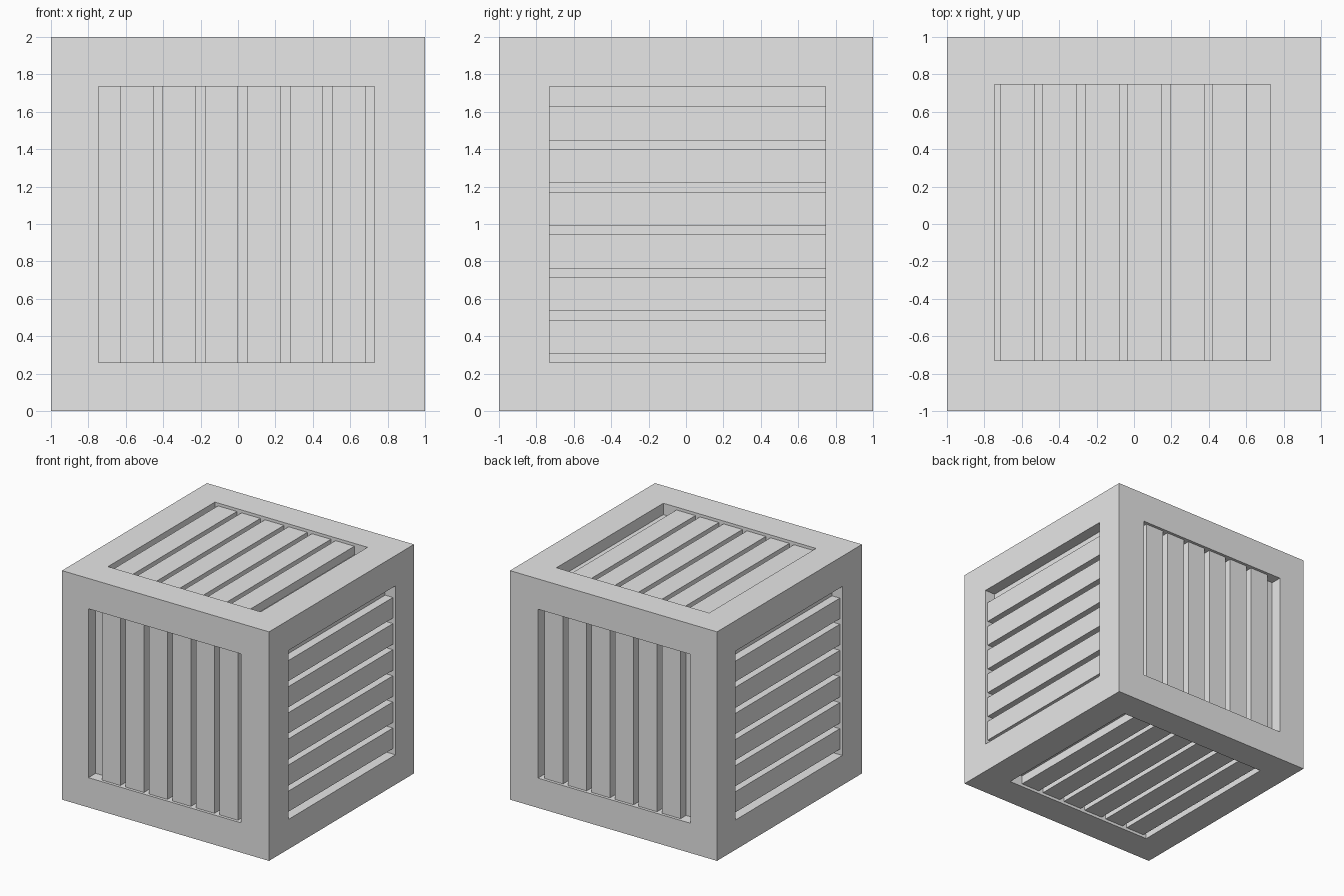
import bpy
from mathutils import Vector

default_cube = bpy.data.objects.get("Cube")
if default_cube:
    bpy.data.objects.remove(default_cube, do_unlink=True)

grey = bpy.data.materials.new("light_grey")
grey.use_nodes = True
grey.diffuse_color = (0.8, 0.8, 0.8, 1)
grey.node_tree.nodes["Principled BSDF"].inputs["Base Color"].default_value = (0.8, 0.8, 0.8, 1)

RECESS = 0.1        # depth of the windows in the frame
SLAT_INSET = 0.025  # slat faces sit just behind the frame


def box(name, low, high):
    """Axis-aligned box between two corners."""
    low, high = Vector(low), Vector(high)
    bpy.ops.mesh.primitive_cube_add(size=1, location=(low + high) / 2)
    obj = bpy.context.object
    obj.name = name
    obj.scale = high - low
    bpy.ops.object.transform_apply(location=False, rotation=False, scale=True)
    obj.data.materials.append(grey)
    return obj


# Solid cube that becomes the frame
frame = box("crate_frame", (-1, -1, 0), (1, 1, 2))

# Window limits as (low, high) per axis; slats are stacked along one axis
# Each entry: name, facing axis, stacking axis, window, first slat, pitch, width
sides = [
    ("front_back", 1, 0, {0: (-0.745, 0.73), 2: (0.26, 1.735)}, -0.63, 0.227, 0.177),
    ("left_right", 0, 2, {1: (-0.73, 0.745), 2: (0.26, 1.735)}, 0.307, 0.228, 0.18),
    ("top_bottom", 2, 0, {0: (-0.745, 0.73), 1: (-0.73, 0.745)}, -0.715, 0.227, 0.183),
]
CENTRE = Vector((0, 0, 1))


def span(axis, sign, near, far):
    """Range along the facing axis between two distances from the centre."""
    return sorted((CENTRE[axis] + sign * near, CENTRE[axis] + sign * far))


def ranged_box(name, ranges):
    return box(name, [ranges[i][0] for i in range(3)], [ranges[i][1] for i in range(3)])


for name, face, stack, window, start, pitch, width in sides:
    for sign, end in ((-1, "low"), (1, "high")):
        # Cut the shallow window into the frame
        ranges = dict(window)
        ranges[face] = span(face, sign, 1 - RECESS, 1.2)
        cutter = ranged_box(f"{name}_{end}_cutter", ranges)
        cut = frame.modifiers.new("window", 'BOOLEAN')
        cut.operation = 'DIFFERENCE'
        cut.solver = 'EXACT'
        cut.object = cutter
        bpy.context.view_layer.objects.active = frame
        bpy.ops.object.modifier_apply(modifier=cut.name)
        bpy.data.objects.remove(cutter, do_unlink=True)

        # Slats standing on the floor of the window
        for i in range(6):
            ranges = dict(window)
            ranges[face] = span(face, sign, 1 - RECESS, 1 - SLAT_INSET)
            ranges[stack] = (start + i * pitch, start + i * pitch + width)
            ranged_box(f"{name}_{end}_slat_{i + 1}", ranges)
